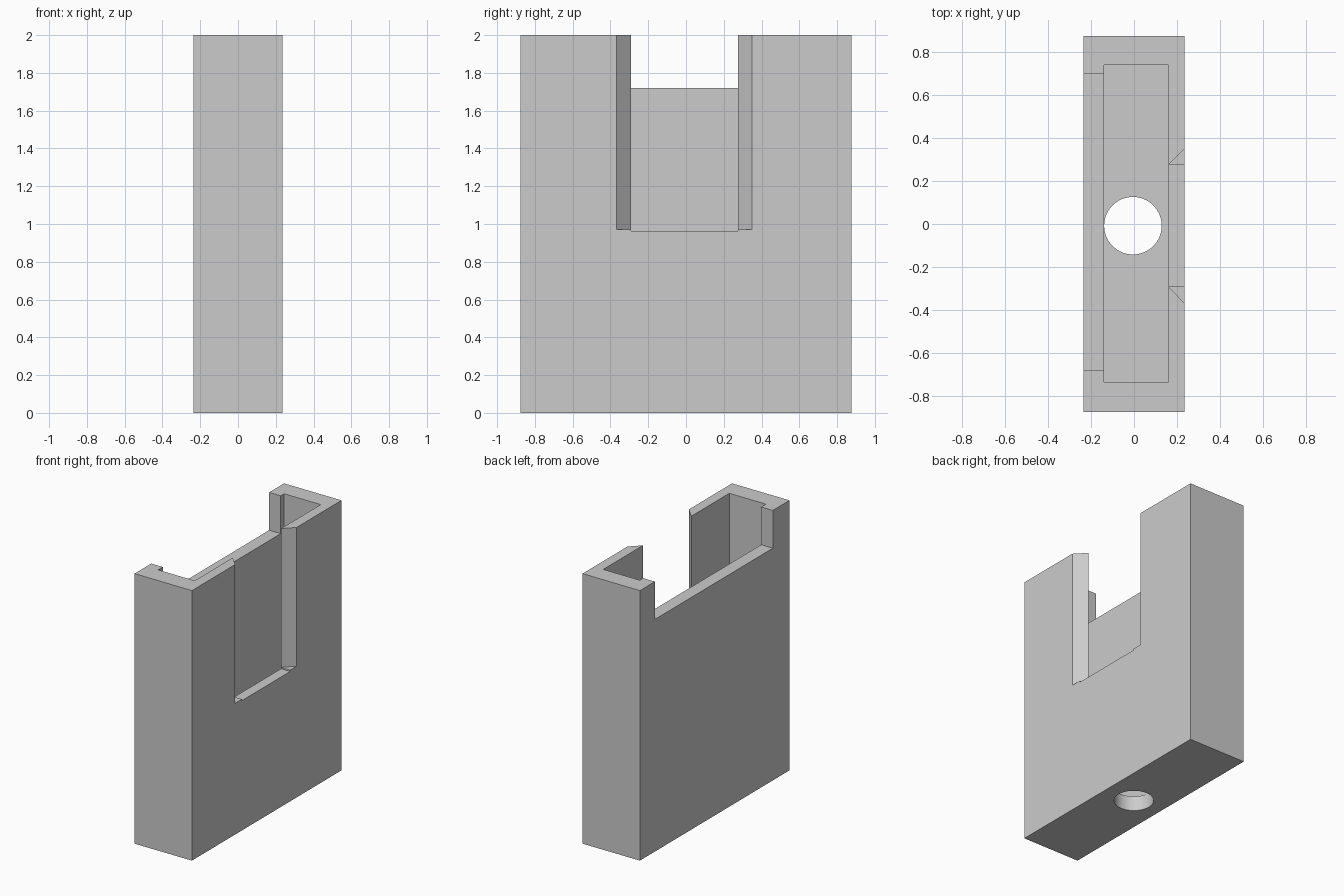
import bpy, bmesh

old = bpy.data.objects.get("Cube")
if old:
    bpy.data.objects.remove(old, do_unlink=True)

grey = bpy.data.materials.new("light grey plastic")
grey.use_nodes = True
colour = (0.6, 0.6, 0.6, 1)
grey.diffuse_color = colour
grey.node_tree.nodes["Principled BSDF"].inputs["Base Color"].default_value = colour


def prism(name, outline, bottom, top):
    """Extrude an (x, y) outline from bottom to top."""
    bm = bmesh.new()
    face = bm.faces.new([bm.verts.new((x, y, bottom)) for x, y in outline])
    up = bmesh.ops.extrude_face_region(bm, geom=[face])["geom"]
    for v in up:
        if isinstance(v, bmesh.types.BMVert):
            v.co.z = top
    bmesh.ops.recalc_face_normals(bm, faces=bm.faces)
    mesh = bpy.data.meshes.new(name)
    bm.to_mesh(mesh)
    bm.free()
    mesh.materials.append(grey)
    ob = bpy.data.objects.new(name, mesh)
    bpy.context.collection.objects.link(ob)
    return ob


def box(name, x0, x1, y0, y1, bottom, top):
    return prism(name, [(x0, y0), (x1, y0), (x1, y1), (x0, y1)], bottom, top)


# Outer block
holder = box("holder_body", -0.235, 0.235, -0.875, 0.875, 0, 2)

# Inner pocket, lowered rear wall and front window
cutters = [
    box("pocket_cutter", -0.14, 0.16, -0.735, 0.74, 0.11, 2.2),
    box("low_wall_cutter", -0.4, -0.1, -0.68, 0.70, 1.72, 2.2),
    box("window_cutter", 0.1, 0.4, -0.29, 0.275, 0.962, 2.2),
    # Flared window sides, continued past both wall faces
    prism("window_flare_cutter", [(0.15, -0.28), (0.255, -0.39),
                                  (0.255, 0.37), (0.15, 0.265)], 0.972, 2.2),
]

# Round hole through the floor
bpy.ops.mesh.primitive_cylinder_add(vertices=64, radius=0.134, depth=0.5,
                                    location=(-0.005, -0.008, 0))
hole = bpy.context.object
hole.name = "floor_hole_cutter"
hole.data.materials.append(grey)
cutters.append(hole)

bpy.ops.object.select_all(action="DESELECT")
bpy.context.view_layer.objects.active = holder
holder.select_set(True)
for cutter in cutters:
    cutter.hide_render = True
    mod = holder.modifiers.new(cutter.name, "BOOLEAN")
    mod.operation = "DIFFERENCE"
    mod.solver = "EXACT"
    mod.object = cutter
    bpy.ops.object.modifier_apply(modifier=mod.name)
    bpy.data.objects.remove(cutter, do_unlink=True)

bpy.ops.object.shade_smooth_by_angle(angle=0.5)
